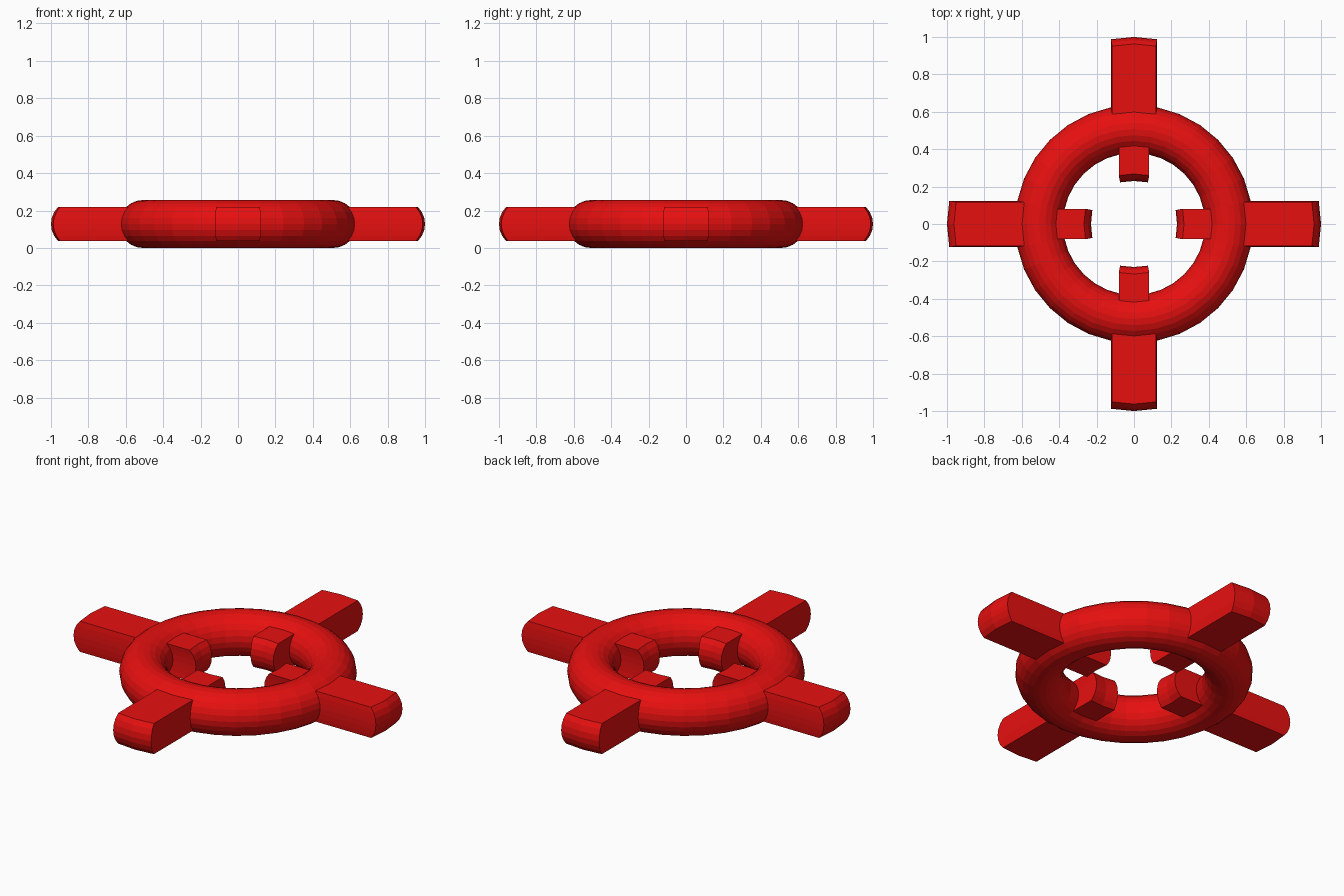
import bpy, bmesh
from math import sin, cos, pi
from mathutils import Vector

if "Cube" in bpy.data.objects:
    bpy.data.objects.remove(bpy.data.objects["Cube"])

MAJOR, MINOR = 32, 24        # sides around the ring / around its tube
R, r = 0.508, 0.128          # ring radius, tube radius
OUT, IN = 0.364, 0.15        # lengths of outer and inner spokes

bm = bmesh.new()

# Ring: a torus grid of quads
verts = []
for i in range(MAJOR):
    a = 2 * pi * i / MAJOR
    row = []
    for j in range(MINOR):
        b = 2 * pi * j / MINOR
        d = R + r * cos(b)
        row.append(bm.verts.new((d * cos(a), d * sin(a), r + r * sin(b))))
    verts.append(row)

faces = {}
for i in range(MAJOR):
    for j in range(MINOR):
        k, l = (i + 1) % MAJOR, (j + 1) % MINOR
        faces[i, j] = bm.faces.new((verts[i][j], verts[k][j], verts[k][l], verts[i][l]))


def pull_spoke(quarter, tube_start, shift):
    """Extrude a patch two segments wide and a quarter of the tube high."""
    mid, half = quarter * MAJOR // 4, MINOR // 8
    patch = [faces[i % MAJOR, (tube_start + j) % MINOR]
             for i in (mid - 1, mid) for j in range(-half, half)]
    a = quarter * pi / 2
    new = bmesh.ops.extrude_face_region(bm, geom=patch)["geom"]
    moved = [g for g in new if isinstance(g, bmesh.types.BMVert)]
    bmesh.ops.translate(bm, verts=moved, vec=Vector((cos(a), sin(a), 0)) * shift)
    old = [f for f in patch if f.is_valid and f not in new]
    if old:
        bmesh.ops.delete(bm, geom=old, context='FACES')


# Four outer and four inner spokes
for q in range(4):
    pull_spoke(q, 0, OUT)
    pull_spoke(q, MINOR // 2, -IN)

bmesh.ops.recalc_face_normals(bm, faces=bm.faces[:])
mesh = bpy.data.meshes.new("spoked_ring")
bm.to_mesh(mesh)
bm.free()

ring = bpy.data.objects.new("spoked_ring", mesh)
bpy.context.collection.objects.link(ring)
red = bpy.data.materials.new("red")
red.diffuse_color = (0.8, 0.005, 0.005, 1)
red.use_nodes = True
red.node_tree.nodes["Principled BSDF"].inputs["Base Color"].default_value = red.diffuse_color
mesh.materials.append(red)
